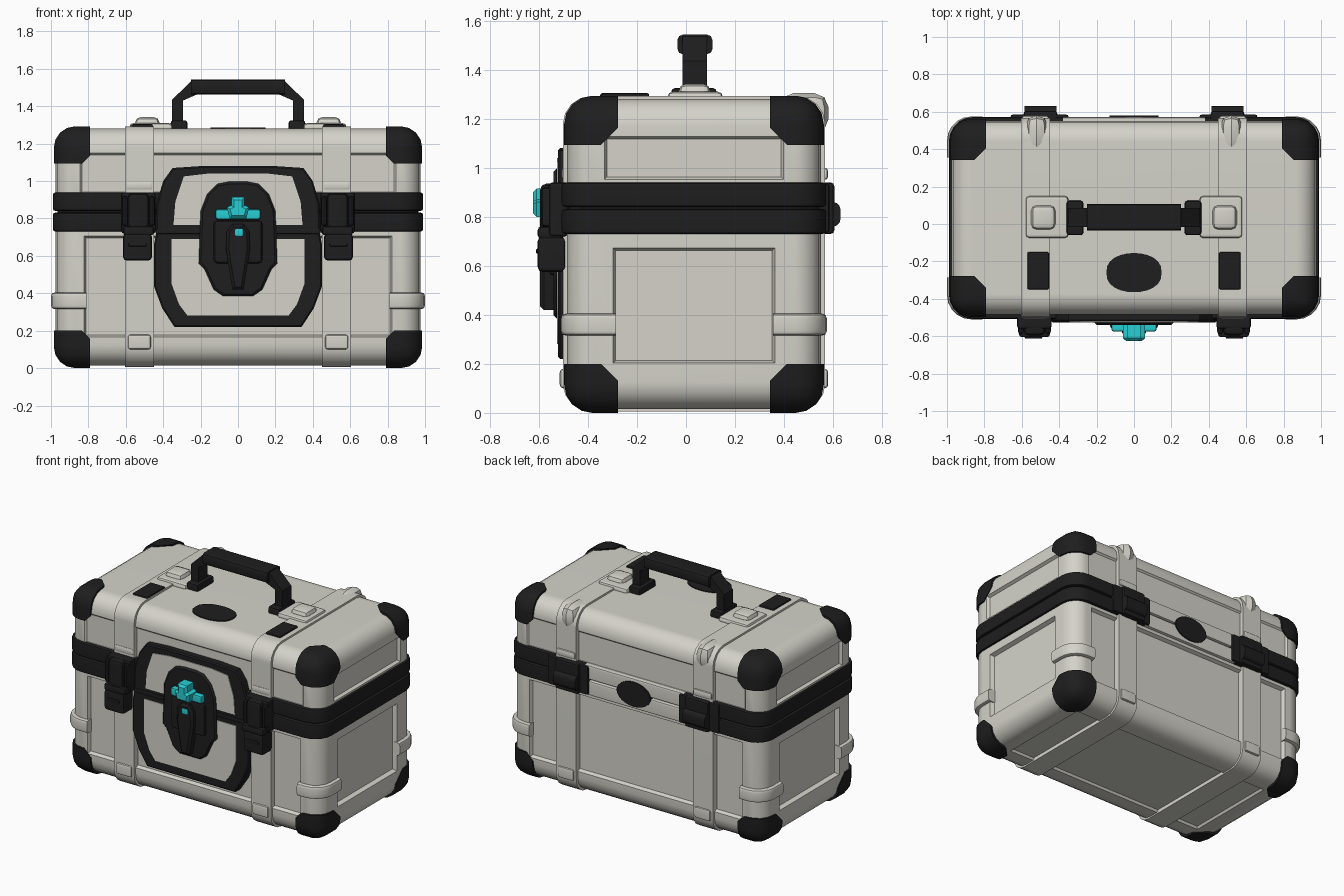
import bpy, bmesh, math
from mathutils import Vector

if "Cube" in bpy.data.objects:
    bpy.data.objects.remove(bpy.data.objects["Cube"])


def material(name, rgb):
    m = bpy.data.materials.new(name)
    m.diffuse_color = (*rgb, 1)
    m.use_nodes = True
    m.node_tree.nodes["Principled BSDF"].inputs["Base Color"].default_value = m.diffuse_color
    return m


SHELL = material("warm light grey", (0.66, 0.65, 0.59))
BLACK = material("soft black", (0.013, 0.013, 0.014))
CYAN = material("bright cyan", (0.02, 0.62, 0.66))


def finish(bm, name, *mats):
    bmesh.ops.recalc_face_normals(bm, faces=bm.faces)
    me = bpy.data.meshes.new(name)
    bm.to_mesh(me)
    bm.free()
    for m in mats:
        me.materials.append(m)
    ob = bpy.data.objects.new(name, me)
    bpy.context.collection.objects.link(ob)
    me.shade_smooth()
    me.set_sharp_from_angle(angle=math.radians(35))
    ob.modifiers.new("weighted", 'WEIGHTED_NORMAL').keep_sharp = True
    return ob


def rbox(x, y, z, bevel=0.0, axis=None, segs=4):
    """Box from ranges; bevels all edges, or only those along one axis."""
    bm = bmesh.new()
    bmesh.ops.create_cube(bm, size=1)
    for v in bm.verts:
        v.co = Vector([r[0] + (c + 0.5) * (r[1] - r[0]) for r, c in zip((x, y, z), v.co)])
    if bevel:
        edges = [e for e in bm.edges if axis is None
                 or abs((e.verts[0].co - e.verts[1].co).normalized()[axis]) > 0.9]
        bmesh.ops.bevel(bm, geom=edges, offset=bevel, segments=segs, profile=0.5,
                        affect='EDGES', clamp_overlap=True)
    return bm


def box(name, x, y, z, mat, bevel=0.0, axis=None, segs=2):
    return finish(rbox(x, y, z, bevel, axis, segs), name, mat)


def cut(bm, co, no):
    """Keep the side the normal points to and close the hole."""
    r = bmesh.ops.bisect_plane(bm, geom=bm.verts[:] + bm.edges[:] + bm.faces[:],
                               plane_co=co, plane_no=no, clear_inner=True)
    edges = [e for e in r["geom_cut"] if isinstance(e, bmesh.types.BMEdge)]
    bmesh.ops.holes_fill(bm, edges=edges, sides=0)


def prism(name, pts, axis, lo, hi, mat, bevel=0.0):
    """Extrude a 2D outline: (x, z) along y or (x, y) along z."""
    bm = bmesh.new()
    vs = [bm.verts.new((p, lo, q) if axis == 1 else (p, q, lo)) for p, q in pts]
    f = bm.faces.new(vs)
    r = bmesh.ops.extrude_face_region(bm, geom=[f])
    for v in r["geom"]:
        if isinstance(v, bmesh.types.BMVert):
            v.co[axis] = hi
    if bevel:
        bmesh.ops.recalc_face_normals(bm, faces=bm.faces)
        es = [e for e in bm.edges if all(abs(v.co[axis] - lo) < 1e-5 for v in e.verts)]
        bmesh.ops.bevel(bm, geom=es, offset=bevel, segments=1, affect='EDGES', profile=0.5)
    return finish(bm, name, mat)


def mirrored(half):
    """Close a right-hand outline with its left-hand copy."""
    return half + [(-p, q) for p, q in reversed(half)]


# Tub and lid: rounded boxes with recessed panels
X, Y = (-0.975, 0.975), (-0.485, 0.55)


def shell(name, z, recess):
    bm = rbox(X, Y, z, 0.11)
    for axis, sign, thick, depth in recess:
        fs = [f for f in bm.faces if f.normal[axis] * sign > 0.999]
        bmesh.ops.inset_region(bm, faces=fs, thickness=thick)
        bmesh.ops.inset_region(bm, faces=fs, thickness=0.015, depth=-depth)
    return finish(bm, name, SHELL)


shell("tub", (0.015, 0.86), [(0, 1, 0.11, 0.03), (0, -1, 0.11, 0.03), (1, -1, 0.06, 0.025),
                             (1, 1, 0.06, 0.025), (2, -1, 0.1, 0.015)])
shell("lid", (0.80, 1.28), [(0, 1, 0.06, 0.02), (0, -1, 0.06, 0.02),
                            (1, -1, 0.03, 0.012), (1, 1, 0.03, 0.012)])

# Seam band: two ridges around the case, light between the hinges at the back
for name, z in (("band_lower", (0.73, 0.832)), ("band_upper", (0.84, 0.94))):
    bm = rbox((-0.99, 0.99), (-0.507, 0.572), z, 0.13, axis=2, segs=5)
    rim = [e for e in bm.edges if abs(e.verts[0].co.z - e.verts[1].co.z) < 1e-5]
    bmesh.ops.bevel(bm, geom=rim, offset=0.014, segments=2, profile=0.5, affect='EDGES')
    for co, no in (((0.38, 0, 0), (1, 0, 0)), ((-0.38, 0, 0), (1, 0, 0)), ((0, 0.4, 0), (0, 1, 0))):
        bmesh.ops.bisect_plane(bm, geom=bm.verts[:] + bm.edges[:] + bm.faces[:],
                               plane_co=co, plane_no=no)
    for f in bm.faces:
        c = f.calc_center_median()
        f.material_index = int(c.y > 0.4 and abs(c.x) < 0.38)
    finish(bm, name, BLACK, SHELL)
box("band_core", (-0.965, 0.965), (-0.48, 0.545), (0.75, 0.92), BLACK, 0.12, axis=2, segs=5)

# Eight corner guards cut from a slightly larger rounded box
GX, GY, GZ = (-0.985, 0.985), (-0.497, 0.562), (0.0, 1.293)
for sx in (-1, 1):
    for sy in (0, 1):
        for sz in (0, 1):
            bm = rbox(GX, GY, GZ, 0.115)
            dy, dz = 2 * sy - 1, 2 * sz - 1
            corner = Vector((sx * 0.985, GY[sy], GZ[sz]))
            cut(bm, (sx * 0.79, 0, 0), (sx, 0, 0))
            cut(bm, (0, GY[sy] - dy * 0.22, 0), (0, dy, 0))
            cut(bm, (0, 0, GZ[sz] - dz * 0.2), (0, 0, dz))
            n = Vector((sx, dy, dz))
            cut(bm, corner - n * 0.35 / 3, n)
            finish(bm, "corner_guard", BLACK)

# Collars around the four corner columns
for sx in (-1, 1):
    for sy in (-1, 1):
        bm = rbox((-1.0, 1.0), (-0.51, 0.575), (0.315, 0.405), 0.13, axis=2, segs=5)
        rim = [e for e in bm.edges if abs(e.verts[0].co.z - e.verts[1].co.z) < 1e-5]
        bmesh.ops.bevel(bm, geom=rim, offset=0.02, segments=2, profile=0.5, affect='EDGES')
        cut(bm, (sx * 0.81, 0, 0), (sx, 0, 0))
        cut(bm, (0, 0.035 + sy * 0.32, 0), (0, sy, 0))
        finish(bm, "column_collar", SHELL)

for s in (-1, 1):
    def span(a, b):
        return tuple(sorted((s * a, s * b)))
    # Ribs wrapping the case, with their pads
    box("rib", span(0.45, 0.605), (-0.502, 0.568), (0.005, 1.293), SHELL, 0.115, 0, 4)
    box("rib_foot_pad", span(0.465, 0.59), (-0.515, 0.58), (0.10, 0.18), SHELL, 0.015)
    box("rib_lid_pad", span(0.455, 0.6), (-0.508, 0.58), (0.95, 1.0), SHELL, 0.015)
    box("rib_back_shoulder", span(0.46, 0.58), (0.38, 0.582), (1.14, 1.305), SHELL, 0.06)
    box("rib_top_plate", span(0.455, 0.57), (-0.35, -0.15), (1.28, 1.304), BLACK, 0.008)
    # Front latches
    box("latch_body", span(0.44, 0.625), (-0.56, -0.48), (0.72, 0.94), BLACK, 0.015)
    box("latch_lever", span(0.475, 0.59), (-0.595, -0.5), (0.70, 0.935), BLACK, 0.025)
    for a in (0.445, 0.59):
        box("latch_cheek", span(a, a + 0.03), (-0.59, -0.5), (0.76, 0.92), BLACK, 0.015)
    box("latch_bar", span(0.45, 0.615), (-0.605, -0.5), (0.71, 0.76), BLACK, 0.015)
    box("latch_flap", span(0.46, 0.615), (-0.605, -0.49), (0.575, 0.72), BLACK, 0.02)
    box("latch_flap_rib", span(0.49, 0.585), (-0.612, -0.59), (0.65, 0.67), BLACK, 0.006)
    # Rear hinges
    box("hinge_leaf", span(0.35, 0.66), (0.53, 0.585), (0.735, 0.935), BLACK, 0.012)
    box("hinge_block", span(0.41, 0.59), (0.53, 0.605), (0.73, 0.94), BLACK, 0.015)
    box("hinge_knuckle", span(0.415, 0.585), (0.56, 0.63), (0.76, 0.86), BLACK, 0.03, 0, 3)
    # Handle mounts
    box("handle_mount", span(0.35, 0.58), (-0.075, 0.15), (1.26, 1.31), SHELL, 0.02)
    box("handle_mount_cap", span(0.42, 0.55), (-0.03, 0.10), (1.28, 1.342), SHELL, 0.03)
    box("handle_socket", span(0.27, 0.36), (-0.06, 0.125), (1.26, 1.325), BLACK, 0.015)

# Carrying handle
prism("handle_frame", mirrored([(0.352, 1.29), (0.352, 1.435), (0.245, 1.54)])
      + [(-0.295, 1.29), (-0.295, 1.43), (-0.215, 1.465), (0.215, 1.465), (0.295, 1.43), (0.295, 1.29)],
      1, -0.015, 0.085, BLACK)
box("handle_grip", (-0.25, 0.25), (-0.035, 0.108), (1.463, 1.543), BLACK, 0.022, 0)

# Oval plates on the lid and at the back of the band
ring = [(math.cos(a * math.tau / 24), math.sin(a * math.tau / 24)) for a in range(24)]
prism("top_oval_plate", [(0.148 * c, -0.26 + 0.105 * math.copysign(abs(t) ** 0.8, t)) for c, t in ring],
      2, 1.27, 1.287, BLACK)
prism("back_oval_plate", [(0.13 * c, 0.835 + 0.085 * t) for c, t in ring], 1, 0.55, 0.58, BLACK)

# Front panel: black frames with light inlays
prism("panel_frame_upper", mirrored([(0.44, 0.735), (0.435, 0.88), (0.40, 1.0), (0.35, 1.07),
                                     (0.2, 1.08)]), 1, -0.522, -0.44, BLACK, 0.008)
prism("panel_frame_lower", mirrored([(0.34, 0.22), (0.405, 0.32), (0.45, 0.44), (0.45, 0.66),
                                     (0.435, 0.725)]), 1, -0.522, -0.44, BLACK, 0.008)
prism("panel_inlay_upper", mirrored([(0.345, 0.765), (0.335, 0.89), (0.29, 1.025), (0.16, 1.04)]),
      1, -0.527, -0.52, SHELL)
prism("panel_inlay_lower", mirrored([(0.27, 0.28), (0.315, 0.34), (0.355, 0.45), (0.355, 0.69)]),
      1, -0.527, -0.52, SHELL)
box("panel_seam", (-0.44, 0.44), (-0.526, -0.47), (0.718, 0.745), BLACK, 0.006)

# Central lock
prism("lock_shield", mirrored([(0.08, 0.385), (0.13, 0.42), (0.18, 0.53), (0.21, 0.56), (0.20, 0.84),
                               (0.165, 0.93), (0.11, 0.985), (0.05, 0.997)]),
      1, -0.54, -0.48, BLACK, 0.012)
box("lock_housing", (-0.13, 0.13), (-0.56, -0.5), (0.56, 0.79), BLACK, 0.02)
prism("lock_hasp", mirrored([(0.03, 0.42), (0.065, 0.64), (0.06, 0.73), (0.03, 0.77)]),
      1, -0.595, -0.52, BLACK, 0.015)
box("lock_ring", (-0.018, 0.03), (-0.6, -0.58), (0.705, 0.745), CYAN, 0.008)
box("lock_crossbar", (-0.12, 0.12), (-0.575, -0.52), (0.795, 0.85), CYAN, 0.012)
prism("lock_tab", mirrored([(0.045, 0.80), (0.06, 0.86), (0.036, 0.87), (0.036, 0.915)]),
      1, -0.625, -0.52, CYAN, 0.015)
